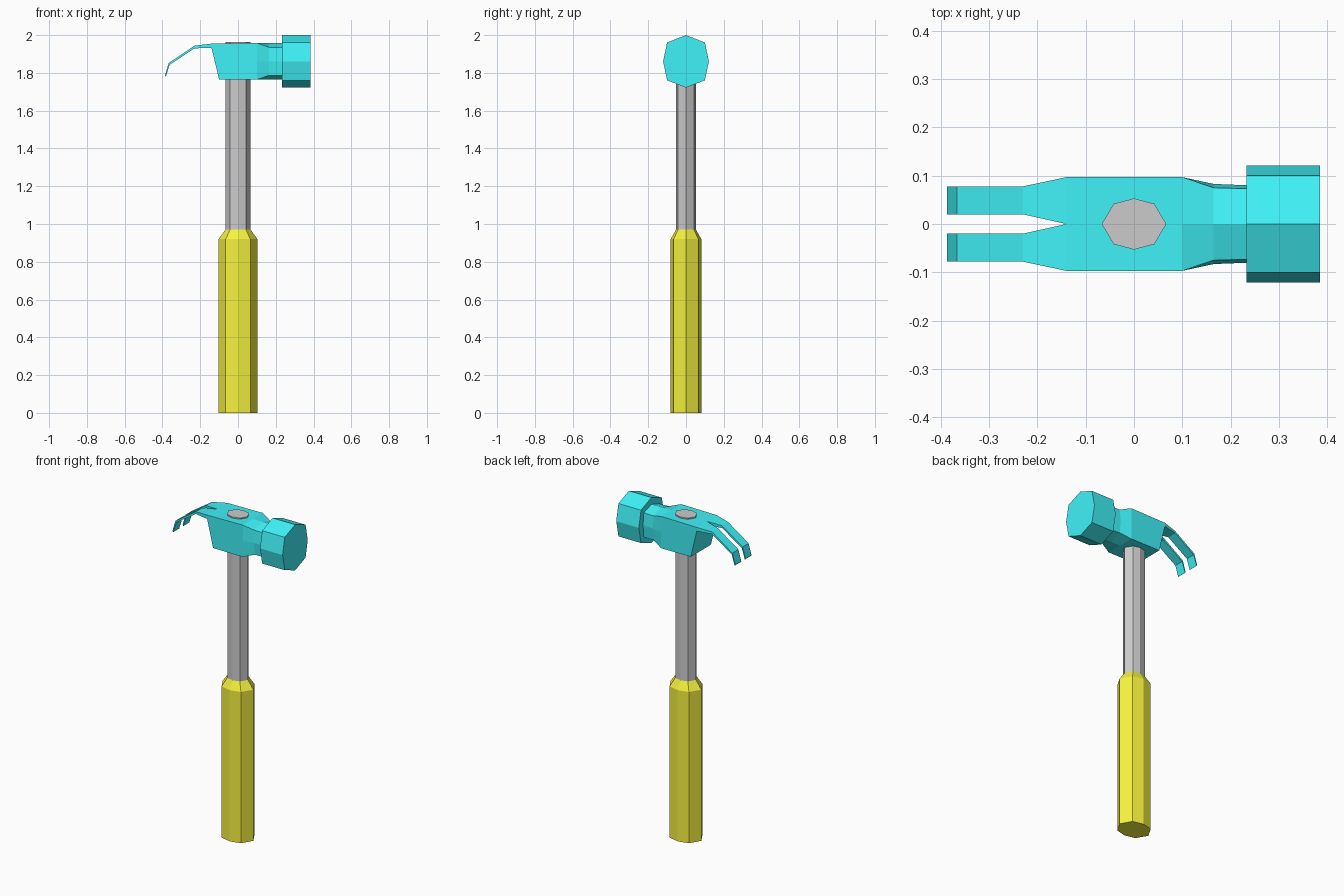
import bpy, bmesh

if "Cube" in bpy.data.objects:
    bpy.data.objects.remove(bpy.data.objects["Cube"])


def material(name, rgb):
    m = bpy.data.materials.new(name)
    m.diffuse_color = (*rgb, 1)
    m.use_nodes = True
    m.node_tree.nodes["Principled BSDF"].inputs["Base Color"].default_value = m.diffuse_color
    return m


def loft(bm, rings, start=True, end=True):
    """Skin closed rings of points, optionally capping both ends."""
    vs = [[bm.verts.new(p) for p in r] for r in rings]
    n = len(vs[0])
    for a, b in zip(vs, vs[1:]):
        for i in range(n):
            j = (i + 1) % n
            bm.faces.new((a[i], a[j], b[j], b[i]))
    if start:
        bm.faces.new(vs[0][::-1])
    if end:
        bm.faces.new(vs[-1])


def finish(name, bm, mat=None):
    bmesh.ops.remove_doubles(bm, verts=bm.verts, dist=1e-5)
    bmesh.ops.recalc_face_normals(bm, faces=bm.faces)
    me = bpy.data.meshes.new(name)
    bm.to_mesh(me)
    bm.free()
    ob = bpy.data.objects.new(name, me)
    bpy.context.collection.objects.link(ob)
    if mat:
        me.materials.append(mat)


def octagon(a, b, c, d):
    """Eight points: (0,b), (c,d), (a,0) and their mirrors."""
    return [(0, b), (c, d), (a, 0), (c, -d), (0, -b), (-c, -d), (-a, 0), (-c, d)]


def upright(a, b, c, z):
    return [(x, y, z) for x, y in octagon(a, b, c, c)]


def across(x, a, b, c, d, zc=1.861):
    return [(x, y, zc + z) for y, z in octagon(a, b, c, d)]


yellow = material("yellow", (0.92, 0.89, 0.05))
cyan = material("cyan", (0.05, 0.89, 0.94))

# Handle shaft, showing through the top of the head
bm = bmesh.new()
loft(bm, [upright(0.067, 0.053, 0.042, z) for z in (0.9, 1.964)])
finish("shaft", bm)

# Grip with tapered top
bm = bmesh.new()
loft(bm, [upright(0.103, 0.081, 0.065, 0), upright(0.103, 0.081, 0.065, 0.92),
          upright(0.067, 0.053, 0.042, 0.97)])
finish("grip", bm, yellow)

# Head body and neck
bm = bmesh.new()
W, T, U, B = 0.097, 1.955, 1.932, 1.765
back = [(-0.14, 0, T), (-0.14, W, T), (-0.14, W, U), (-0.1, W, B),
        (-0.1, 0, B), (-0.1, -W, B), (-0.14, -W, U), (-0.14, -W, T)]
loft(bm, [back, across(0.1, W, 0.097, W, 0.097),
          across(0.165, 0.083, 0.097, 0.075, 0.074),
          across(0.24, 0.080, 0.097, 0.073, 0.074)], start=False)
bm.faces.new([bm.verts.new(p) for p in back[2:7] + [(-0.14, 0, U)]])

# Claw prongs, mirrored across y
path = [(-0.14, 0, W, T, U), (-0.23, 0.02, 0.078, 1.944, 1.93),
        (-0.367, 0.02, 0.078, 1.852, 1.843), (-0.387, 0.02, 0.078, 1.785, 1.779)]
for s in (1, -1):
    loft(bm, [[(x, s * i, t), (x, s * o, t),
               (x + 0.005 * (x < -0.3), s * o, u),
               (x + 0.005 * (x < -0.3), s * i, u)] for x, i, o, t, u in path],
         start=False)
finish("head_and_claw", bm, cyan)

# Striking face
bm = bmesh.new()
loft(bm, [across(x, 0.121, 0.139, 0.1, 0.1) for x in (0.233, 0.385)])
finish("striking_face", bm, cyan)
